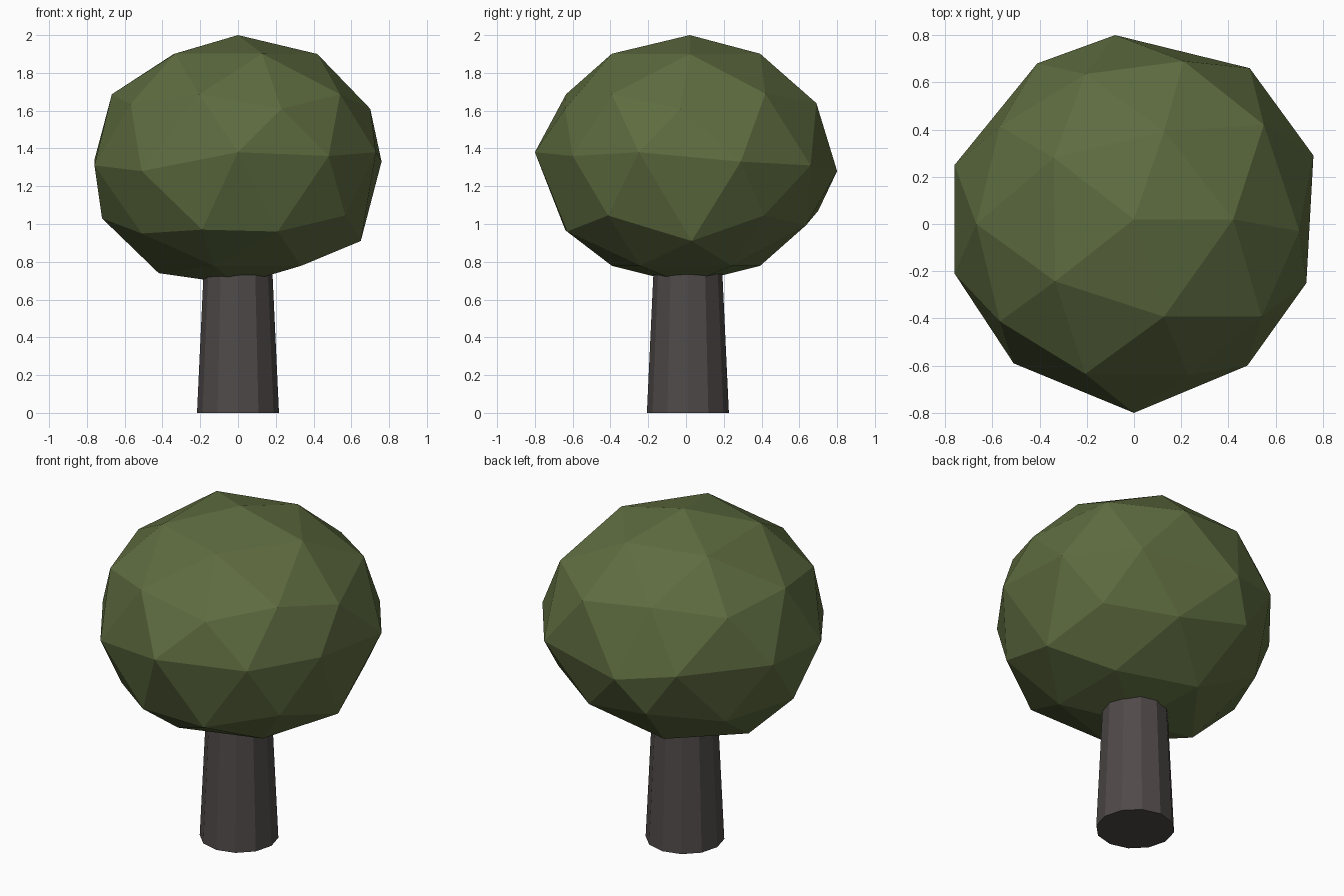
import bpy
import bmesh
from math import radians
from mathutils import Matrix, Vector

cube = bpy.data.objects.get("Cube")
if cube:
    bpy.data.objects.remove(cube, do_unlink=True)


def make_material(name, colour):
    mat = bpy.data.materials.new(name)
    mat.use_nodes = True
    mat.diffuse_color = (*colour, 1)
    bsdf = next(n for n in mat.node_tree.nodes if n.type == 'BSDF_PRINCIPLED')
    bsdf.inputs["Base Color"].default_value = (*colour, 1)
    return mat


def make_object(name, bm, mat):
    mesh = bpy.data.meshes.new(name)
    bm.normal_update()
    bm.to_mesh(mesh)
    bm.free()
    mesh.materials.append(mat)
    obj = bpy.data.objects.new(name, mesh)
    bpy.context.collection.objects.link(obj)
    return obj


leaf_green = make_material("leaf green", (0.112, 0.15, 0.051))
bark_brown = make_material("bark brown", (0.08, 0.069, 0.067))

# Trunk: tapered twelve-sided column whose top is buried in the crown
TRUNK_HEIGHT = 0.9
bm = bmesh.new()
bmesh.ops.create_cone(
    bm, cap_ends=True, segments=12, radius1=0.217, radius2=0.175, depth=TRUNK_HEIGHT,
    matrix=Matrix.Translation((0, 0.01, TRUNK_HEIGHT / 2)))
make_object("trunk", bm, bark_brown)

# Crown: faceted, slightly squashed ball
bm = bmesh.new()
bmesh.ops.create_icosphere(bm, subdivisions=2, radius=1)
bmesh.ops.scale(bm, vec=(0.785, 0.785, 0.66), verts=bm.verts)
bmesh.ops.translate(bm, vec=(0, 0, 1.34), verts=bm.verts)

# Uneven corners: the nearest corner is pulled onto each point
uneven_corners = [
    (0, 0.02, 2), (-0.34, 0.28, 1.9), (0.42, 0.02, 1.9),
    (0.55, 0.42, 1.69), (0.21, 0.69, 1.64), (0.7, -0.03, 1.61), (0.23, -0.64, 1.61),
    (0.76, 0.29, 1.33), (0.49, 0.66, 1.31), (-0.08, 0.8, 1.28), (-0.41, 0.68, 1.34),
    (-0.76, 0.25, 1.34), (-0.76, -0.21, 1.31), (-0.51, -0.59, 1.28),
    (0, -0.8, 1.38), (0.48, -0.6, 1.36), (0.73, -0.25, 1.38),
    (0.65, 0.03, 0.91), (0.21, -0.63, 0.96), (-0.19, -0.64, 0.97),
    (-0.51, -0.39, 0.95), (-0.72, 0, 1.03), (-0.22, 0.7, 1.07), (-0.42, 0, 0.74),
]
free_corners = list(bm.verts)
for point in map(Vector, uneven_corners):
    corner = min(free_corners, key=lambda v: (v.co - point).length)
    corner.co = point
    free_corners.remove(corner)

make_object("crown", bm, leaf_green)
